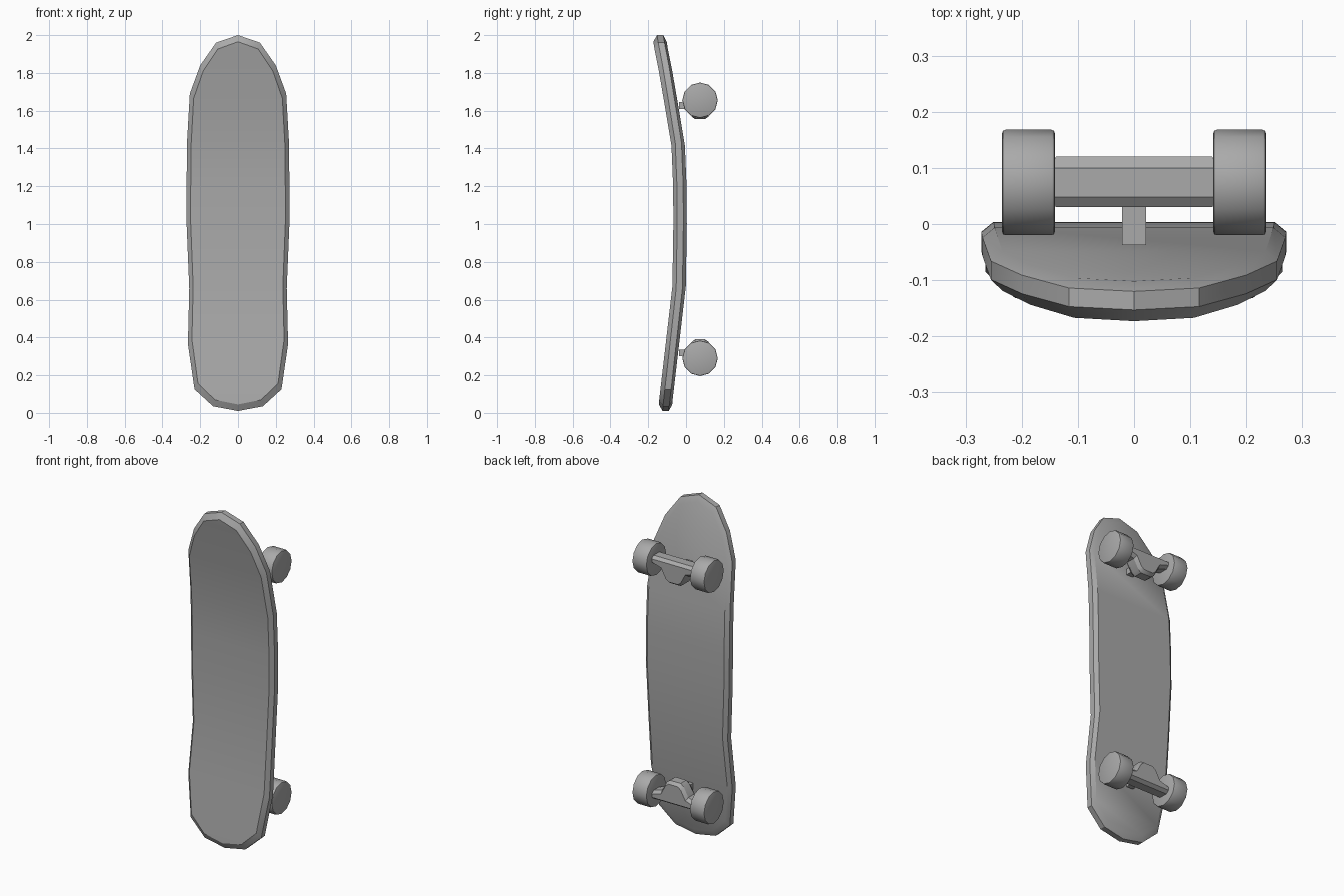
import bpy, bmesh, math
from mathutils import Matrix

cube = bpy.data.objects.get("Cube")
if cube:
    bpy.data.objects.remove(cube, do_unlink=True)

grey = bpy.data.materials.new("plain grey")
grey.use_nodes = True
colour = (0.4, 0.4, 0.4, 1)
grey.diffuse_color = colour
grey.node_tree.nodes["Principled BSDF"].inputs["Base Color"].default_value = colour


def finish(name, bm, angle=30):
    """Turn a bmesh into a shaded object."""
    bmesh.ops.remove_doubles(bm, verts=bm.verts, dist=0.0005)
    bmesh.ops.recalc_face_normals(bm, faces=bm.faces)
    mesh = bpy.data.meshes.new(name)
    bm.to_mesh(mesh)
    bm.free()
    mesh.materials.append(grey)
    obj = bpy.data.objects.new(name, mesh)
    bpy.context.collection.objects.link(obj)
    bpy.ops.object.select_all(action="DESELECT")
    obj.select_set(True)
    bpy.context.view_layer.objects.active = obj
    bpy.ops.object.shade_smooth_by_angle(angle=math.radians(angle))
    return obj


def plate(name, rings):
    """Loft mirrored half outlines front to back and cap both ends in strips."""
    bm = bmesh.new()
    loops = []
    for half in rings:
        right = [bm.verts.new(p) for p in half]
        left = [bm.verts.new((-x, y, z)) for x, y, z in half]
        loops.append(right + left[::-1])
    n = len(loops[0])
    for a, b in zip(loops, loops[1:]):
        for i in range(n):
            j = (i + 1) % n
            bm.faces.new((a[i], a[j], b[j], b[i]))
    for loop in (loops[0], loops[-1]):
        for i in range(n // 2 - 1):
            bm.faces.new((loop[i], loop[i + 1], loop[n - 2 - i], loop[n - 1 - i]))
    return finish(name, bm)


# Deck: half width, height and depth of the curved centre line, nose to tail
outline = [(0, 2, -.138), (.116, 1.96, -.132), (.20, 1.84, -.109), (.255, 1.69, -.084),
           (.27, 1.43, -.042), (.272, 1.2, -.033), (.272, 1, -.032), (.258, .66, -.037),
           (.265, .365, -.07), (.23, .125, -.097), (.132, .035, -.107), (0, .01, -.109)]


def deck_ring(depth, width, length):
    return [(x * width, y + depth, 1 + (z - 1) * length) for x, z, y in outline]


plate("deck", [deck_ring(-.035, .92, .965), deck_ring(-.015, 1, 1),
               deck_ring(.018, 1, 1), deck_ring(.036, .92, .965)])

# Hanger: half profile from the hump to the axle edge
profile = [(.035, .10), (.055, .085), (.085, .03), (.145, .012), (.145, -.035)]


def truck(label, height, way):
    def ring(y, inset):
        return [(x - inset * .4, y, height + way * (z - inset * (1 if z > 0 else -1)))
                for x, z in profile]

    plate(label + "_hanger", [ring(.03, .014), ring(.048, 0), ring(.10, 0), ring(.12, .014)])

    # Stem joining the hanger to the deck
    bm = bmesh.new()
    bmesh.ops.create_cube(bm, size=1)
    bmesh.ops.transform(bm, verts=bm.verts, matrix=Matrix.Translation(
        (0, -.001, height + way * .028)) @ Matrix.Diagonal((.042, .072, .036, 1)))
    finish(label + "_stem", bm)

    # Wheels with softened rims
    for side, sx in (("left", 1), ("right", -1)):
        bm = bmesh.new()
        bmesh.ops.create_cone(bm, cap_ends=True, segments=12, radius1=.094,
                              radius2=.094, depth=.094)
        rims = [e for e in bm.edges if any(len(f.verts) > 4 for f in e.link_faces)]
        bmesh.ops.bevel(bm, geom=rims, offset=.006, segments=2, profile=.5,
                        affect="EDGES")
        bmesh.ops.transform(bm, verts=bm.verts, matrix=Matrix.Translation(
            (sx * .188, .074, height)) @ Matrix.Rotation(math.pi / 2, 4, "Y"))
        finish(f"{label}_{side}_wheel", bm, 35)


truck("upper", 1.655, -1)
truck("lower", .29, 1)
